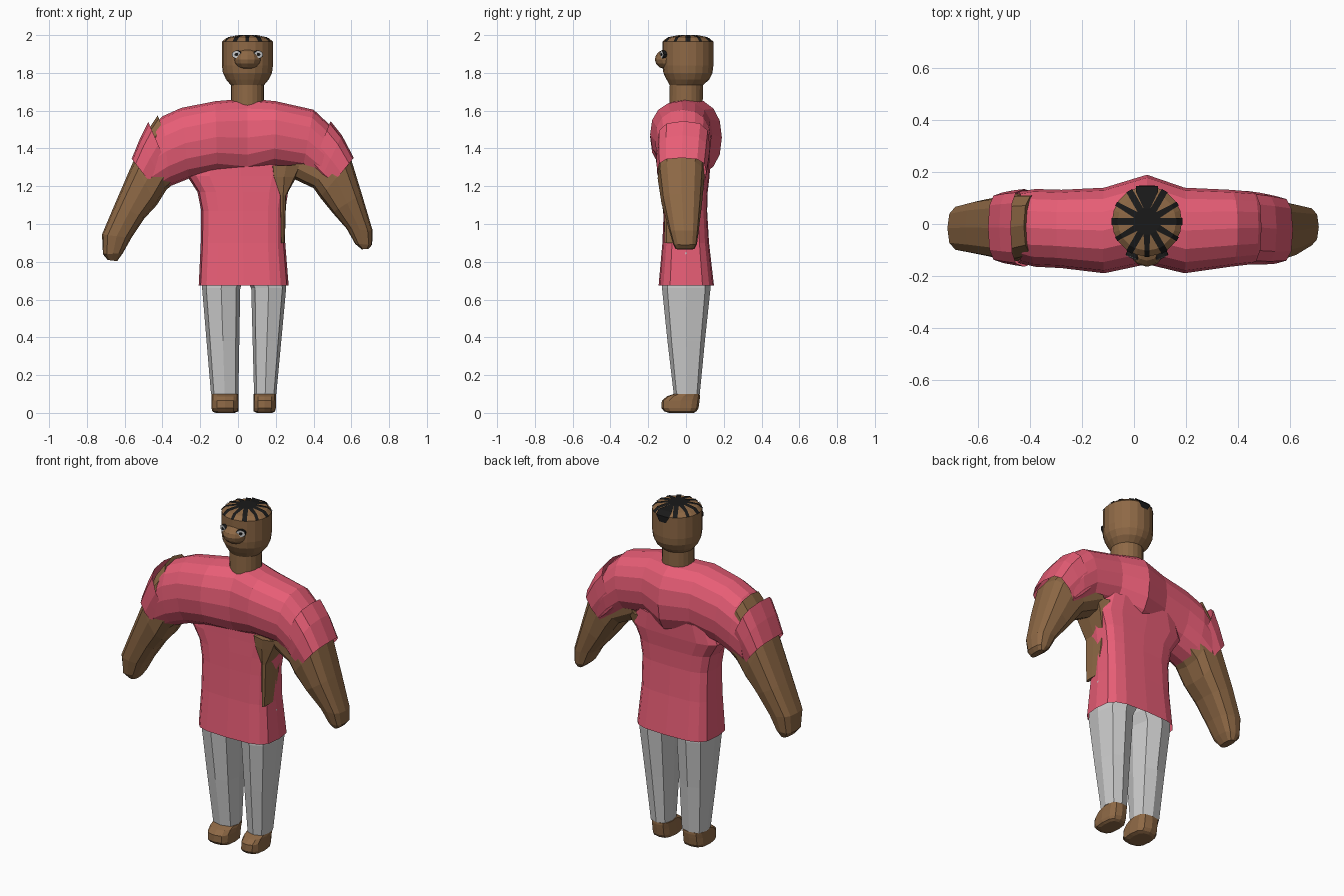
import bpy, bmesh
from math import sin, cos, pi, radians
from mathutils import Vector, Matrix


def colour(name, r, g, b):
    m = bpy.data.materials.new(name)
    m.diffuse_color = (r, g, b, 1)
    return m


PINK = colour("pink_cloth", 0.80, 0.11, 0.18)
SKIN = colour("brown_skin", 0.27, 0.14, 0.06)
BLACK = colour("black", 0.01, 0.01, 0.01)
WHITE = colour("eye_white", 0.55, 0.55, 0.55)


def finish(name, bm, mat):
    bmesh.ops.recalc_face_normals(bm, faces=bm.faces)
    me = bpy.data.meshes.new(name)
    bm.to_mesh(me)
    bm.free()
    ob = bpy.data.objects.new(name, me)
    bpy.context.collection.objects.link(ob)
    if mat:
        me.materials.append(mat)
    return ob


def loft(name, rows, mat=None, n=12, e=2.5, caps=(True, True)):
    """Each row is a rounded section: two opposite (x, z) points, front y, back y."""
    bm = bmesh.new()
    rings = []
    for x1, z1, x2, z2, yf, yb in rows:
        c = Vector(((x1 + x2) / 2, (yf + yb) / 2, (z1 + z2) / 2))
        u = Vector(((x1 - x2) / 2, 0, (z1 - z2) / 2))
        v = Vector((0, (yb - yf) / 2, 0))
        ring = []
        for i in range(n):
            a = 2 * pi * i / n
            p, q = [(abs(k) ** (2 / e)) * (1 if k > 0 else -1) for k in (cos(a), sin(a))]
            ring.append(bm.verts.new(c + u * p + v * q))
        rings.append(ring)
    for a, b in zip(rings, rings[1:]):
        for i in range(n):
            j = (i + 1) % n
            bm.faces.new((a[i], a[j], b[j], b[i]))
    for cap, ring in zip(caps, (rings[0], rings[-1])):
        if cap:
            bm.faces.new(ring)
    return finish(name, bm, mat)


# Upper shirt: an arch running from arm to arm
loft("shirt_shoulders", [
    (-.43, 1.54, -.46, 1.14, -.15, .125),
    (-.40, 1.57, -.36, 1.20, -.165, .135),
    (-.30, 1.615, -.26, 1.24, -.17, .132),
    (-.12, 1.65, -.11, 1.27, -.19, .14),
    (.05, 1.665, .05, 1.25, -.155, .19),
    (.20, 1.65, .19, 1.30, -.19, .14),
    (.40, 1.605, .34, 1.28, -.165, .132),
    (.48, 1.53, .43, 1.21, -.155, .125),
    (.52, 1.46, .50, 1.14, -.14, .11)], PINK, n=16, e=2.3)

# Sleeves
loft("left_sleeve", [(-.475, 1.54, -.37, 1.30, -.165, .135),
                     (-.52, 1.45, -.41, 1.25, -.158, .13),
                     (-.563, 1.345, -.45, 1.20, -.15, .122)],
     PINK, e=3, caps=(False, False))
loft("right_sleeve", [(.49, 1.545, .38, 1.27, -.155, .128),
                      (.55, 1.47, .43, 1.22, -.157, .12),
                      (.613, 1.35, .48, 1.19, -.153, .108)],
     PINK, e=3, caps=(False, False))

# Lower shirt, open at the hem
loft("shirt_body", [(-.23, 1.36, .27, 1.36, -.11, .13),
                    (-.27, 1.255, .30, 1.255, -.112, .125),
                    (-.215, 1.17, .265, 1.17, -.115, .115),
                    (-.195, 1.07, .25, 1.07, -.118, .112),
                    (-.197, .90, .25, .90, -.125, .122),
                    (-.208, .675, .268, .675, -.145, .148)],
     PINK, n=16, e=3.6, caps=(True, False))

# Skin showing at the armpit and the side of the shirt
loft("armpit_skin", [(.17, 1.31, .34, 1.31, -.135, .10),
                     (.18, 1.25, .31, 1.25, -.128, .09),
                     (.222, 1.15, .255, 1.15, -.115, .05),
                     (.228, .90, .248, .90, -.113, .0)], SKIN, n=8, e=4)

# Arms
loft("left_arm", [(-.425, 1.575, -.30, 1.25, -.13, .12),
                  (-.475, 1.50, -.38, 1.18, -.145, .12),
                  (-.555, 1.33, -.43, 1.10, -.14, .11),
                  (-.65, 1.11, -.495, 1.03, -.122, .095),
                  (-.72, .945, -.565, .925, -.108, .075),
                  (-.715, .84, -.61, .845, -.09, .06),
                  (-.69, .81, -.64, .803, -.06, .04)], SKIN, n=12, e=2.8)
loft("right_arm", [(.42, 1.52, .25, 1.26, -.12, .10),
                   (.52, 1.44, .40, 1.19, -.145, .10),
                   (.60, 1.34, .435, 1.14, -.15, .097),
                   (.655, 1.16, .50, 1.06, -.13, .085),
                   (.713, .965, .575, .975, -.09, .068),
                   (.71, .89, .62, .895, -.068, .058),
                   (.69, .868, .655, .866, -.055, .045)], SKIN, n=12, e=2.8)

# Trouser legs and feet: outer and inner x at hip, hem and ankle
for side, top, hem, foot in (("left", (-.19, .012), (-.143, .002), (-.14, .003)),
                             ("right", (.255, .07), (.203, .085), (.2, .082))):
    mid = [(a + b) / 2 for a, b in zip(top, hem)]
    loft(side + "_trouser_leg", [
        (top[0], .85, .03, .85, -.112, .11),
        (top[0], .72, .035, .72, -.128, .13),
        (top[0], .66, top[1], .66, -.127, .13),
        (mid[0], .38, mid[1], .38, -.098, .10),
        (hem[0], .10, hem[1], .10, -.065, .073)], None, n=8, e=2.8)
    a, b = foot
    loft(side + "_foot", [
        (a, .10, b, .10, -.065, .072),
        (a, .088, b, .088, -.10, .074),
        (a, .065, b, .065, -.128, .072),
        (a, .025, b, .025, -.13, .066),
        (a * .97 + b * .03, .008, b, .008, -.115, .055),
        (a * .85 + b * .15, 0, b * .85 + a * .15, 0, -.09, .04)], SKIN, n=12, e=2.8)

# Head and neck
CX, CY = .05, .01
profile = [(.088, 1.62, -.01), (.088, 1.735, -.008), (.113, 1.765, 0), (.130, 1.80, 0),
           (.135, 1.84, 0), (.135, 1.965, 0), (.112, 1.985, 0), (.05, 1.997, 0)]
loft("head", [(CX - r, z, CX + r, z, CY + dy - r, CY + dy + r) for r, z, dy in profile],
     SKIN, n=20, e=2)

# Broad nose
bm = bmesh.new()
bmesh.ops.create_uvsphere(bm, u_segments=12, v_segments=8, radius=1,
                          matrix=Matrix.Translation((CX, -.085, 1.872))
                          @ Matrix.Diagonal((.075, .08, .058, 1)))
finish("nose", bm, SKIN)

# Eyes: black rim, pale ring and pupil as stacked discs
for side, s in (("left", -1), ("right", 1)):
    for part, r, depth, mat in (("rim", .027, .030, BLACK), ("white", .024, .034, WHITE),
                                ("pupil", .010, .038, BLACK)):
        bm = bmesh.new()
        bmesh.ops.create_cone(bm, cap_ends=True, segments=12, radius1=r, radius2=r, depth=depth,
                              matrix=Matrix.Translation((CX + s * .052, -.115, 1.897))
                              @ Matrix.Rotation(radians(s * 22), 4, 'Z')
                              @ Matrix.Rotation(pi / 2, 4, 'X')
                              @ Matrix.Diagonal((1, .8, 1, 1)))
        finish(f"{side}_eye_{part}", bm, mat)

# Hair: radiating black locks over the crown, with a wide one at the back
bm = bmesh.new()
for k in range(12):
    ang = pi / 2 + 2 * pi * k / 12
    half = .042 if k == 0 else (.013 if k % 2 else .009)
    d, t = Vector((cos(ang), sin(ang), 0)), Vector((-sin(ang), cos(ang), 0))
    pts = [(0, .013, 2.0), (.05, .013, 2.0), (.113, half, 1.989), (.137, half, 1.966)]
    if k == 0:
        pts.append((.138, half * .5, 1.93))
    rows = [[bm.verts.new(Vector((CX, CY, z)) + d * r + t * w * s) for s in (-1, 0, 1)]
            for r, w, z in pts]
    for p, q in zip(rows, rows[1:]):
        for i in (0, 1):
            bm.faces.new((p[i], p[i + 1], q[i + 1], q[i]))
finish("hair", bm, BLACK)
